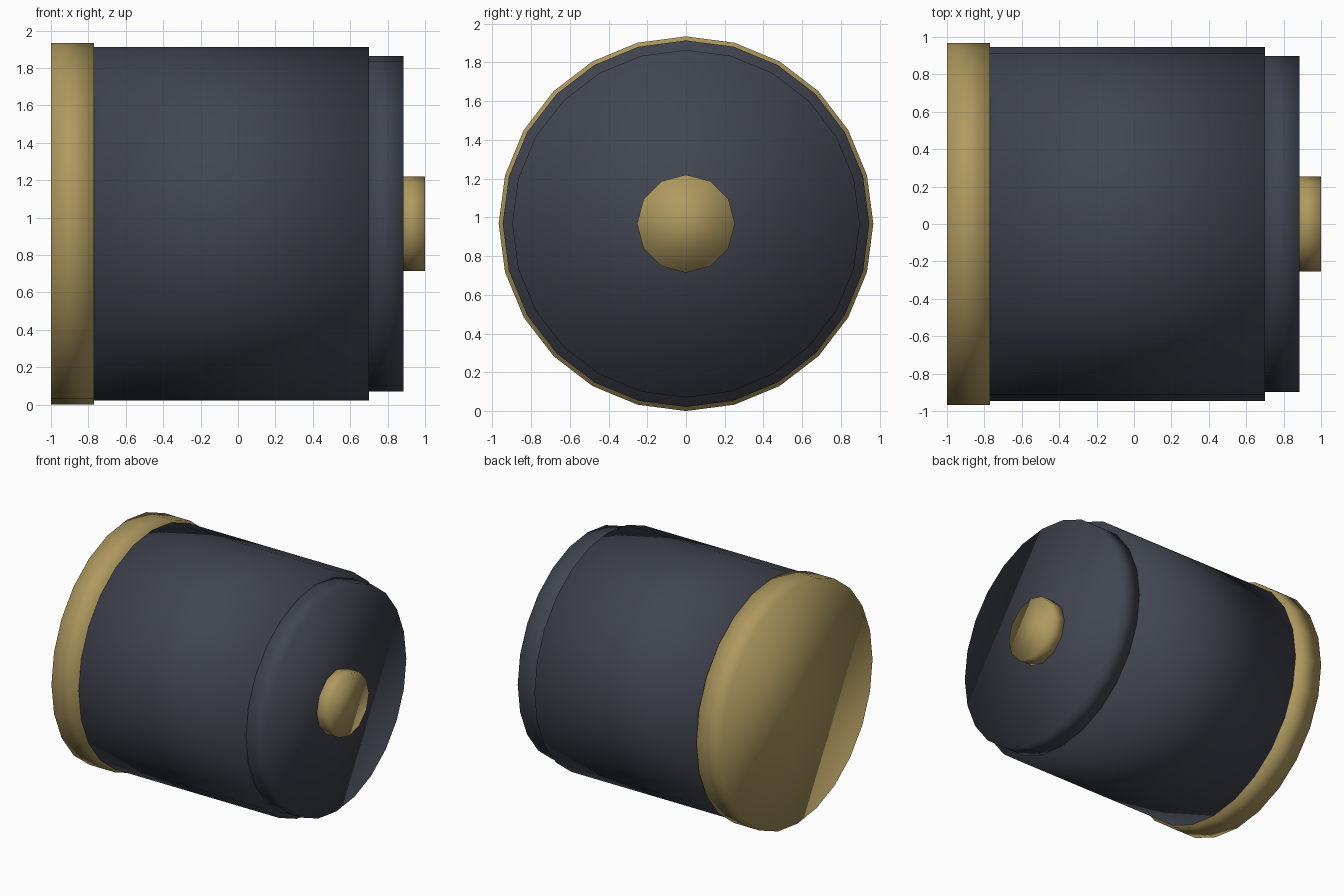
import bpy, bmesh, math
from mathutils import Matrix

if "Cube" in bpy.data.objects:
    bpy.data.objects.remove(bpy.data.objects["Cube"])

AXIS_Z = 0.967  # height of the shared horizontal axis


def material(name, color):
    mat = bpy.data.materials.new(name)
    mat.diffuse_color = (*color, 1.0)
    mat.use_nodes = True
    mat.node_tree.nodes["Principled BSDF"].inputs["Base Color"].default_value = mat.diffuse_color
    return mat


brass = material("brass", (0.43, 0.32, 0.115))
dark = material("dark_metal", (0.052, 0.059, 0.078))


def disc(name, x0, x1, radius, sides, mat):
    """Closed cylinder along x, from x0 to x1, smooth over its rims."""
    bm = bmesh.new()
    place = Matrix.Translation(((x0 + x1) / 2, 0, AXIS_Z)) @ Matrix.Rotation(math.pi / 2, 4, 'Y')
    bmesh.ops.create_cone(bm, cap_ends=True, segments=sides, radius1=radius,
                          radius2=radius, depth=x1 - x0, matrix=place)
    bmesh.ops.recalc_face_normals(bm, faces=bm.faces)
    for face in bm.faces:
        face.smooth = True
    mesh = bpy.data.meshes.new(name)
    bm.to_mesh(mesh)
    bm.free()
    mesh.materials.append(mat)
    obj = bpy.data.objects.new(name, mesh)
    bpy.context.collection.objects.link(obj)
    return obj


# Each part starts slightly inside the one behind it
disc("rear_cap", -1.0, -0.77, 0.967, 24, brass)
disc("body", -0.79, 0.70, 0.946, 24, dark)
disc("front_plate", 0.68, 0.885, 0.897, 24, dark)
disc("centre_knob", 0.865, 1.0, 0.253, 12, brass)
